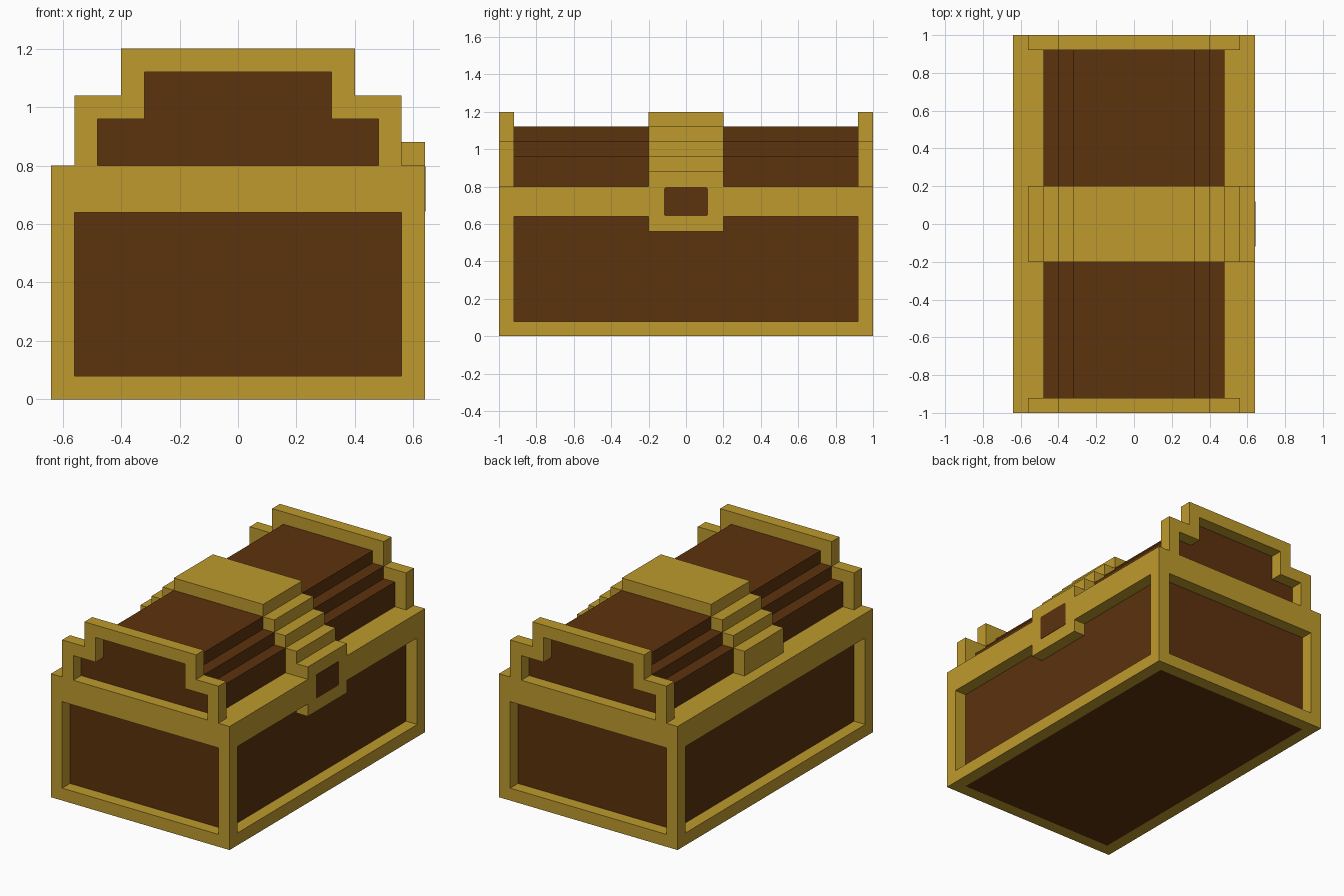
import bpy
import bmesh
from mathutils import Vector

default = bpy.data.objects.get("Cube")
if default:
    bpy.data.objects.remove(default, do_unlink=True)

T = 0.08  # thickness shared by trim, steps and recesses


def make_material(name, colour):
    mat = bpy.data.materials.new(name)
    mat.use_nodes = True
    mat.diffuse_color = colour
    bsdf = next(n for n in mat.node_tree.nodes if n.type == "BSDF_PRINCIPLED")
    bsdf.inputs["Base Color"].default_value = colour
    return mat


gold = make_material("gold trim", (0.515, 0.323, 0.026, 1))
wood = make_material("dark wood", (0.107, 0.032, 0.004, 1))


def finish(name, bm, *mats):
    bmesh.ops.recalc_face_normals(bm, faces=bm.faces[:])
    mesh = bpy.data.meshes.new(name)
    bm.to_mesh(mesh)
    bm.free()
    for mat in mats:
        mesh.materials.append(mat)
    obj = bpy.data.objects.new(name, mesh)
    bpy.context.collection.objects.link(obj)
    return obj


def box_mesh(low, high):
    bm = bmesh.new()
    bmesh.ops.create_cube(bm, size=1)
    low, high = Vector(low), Vector(high)
    bmesh.ops.scale(bm, vec=high - low, verts=bm.verts)
    bmesh.ops.translate(bm, vec=(low + high) / 2, verts=bm.verts)
    return bm


def extrude_outline(name, points, depth, mat):
    """Extrude a flat outline of 3D points along the depth vector."""
    bm = bmesh.new()
    face = bm.faces.new([bm.verts.new(p) for p in points])
    ext = bmesh.ops.extrude_face_region(bm, geom=[face], use_keep_orig=True)
    moved = [g for g in ext["geom"] if isinstance(g, bmesh.types.BMVert)]
    bmesh.ops.translate(bm, vec=depth, verts=moved)
    return finish(name, bm, mat)


def stair(steps, base=0.8):
    """Right half of a stepped arch, from the base up; steps are (half width, top)."""
    points, z = [], base
    for x, top in steps:
        points += [(x, z), (x, top)]
        z = top
    return points


def mirrored(half):
    return [(-x, z) for x, z in reversed(half)]


# Chest body: recessed wooden panels in a gold frame
bm = box_mesh((-0.64, -1, 0), (0.64, 1, 0.8))
panels = [f for f in bm.faces if f.normal.z < 0.5]
bmesh.ops.inset_individual(bm, faces=panels, thickness=T, use_even_offset=True)
for f in panels:
    f.material_index = 1
sides = [f for f in panels if abs(f.normal.z) < 0.5]
for f in sides:
    for v in f.verts:
        if v.co.z > 0.4:
            v.co.z = 0.64  # deeper top rail
pushes = [f.normal * -T for f in sides]
recessed = bmesh.ops.extrude_discrete_faces(bm, faces=sides)["faces"]
for f, push in zip(recessed, pushes):
    bmesh.ops.translate(bm, vec=push, verts=f.verts[:])
    for edge in f.edges:
        for wall in edge.link_faces:
            wall.material_index = 0
    f.material_index = 1
finish("chest_body", bm, gold, wood)

# Stepped wooden lid
half = stair([(0.48, 0.96), (0.40, 1.04), (0.32, 1.12)])
outline = [(x, -0.92, z) for x, z in half + mirrored(half)]
extrude_outline("lid", outline, (0, 1.84, 0), wood)

# Gold stepped frames at both ends of the lid
outer = stair([(0.56, 1.04), (0.40, 1.2)])
inner = stair([(0.48, 0.96), (0.32, 1.12)])
arch = outer + mirrored(outer) + (inner + mirrored(inner))[::-1]
for name, y in (("front_lid_frame", -1), ("back_lid_frame", 0.92)):
    extrude_outline(name, [(x, y, z) for x, z in arch], (0, T, 0), gold)

# Centre band over the lid, one step longer on the latch side
half = stair([(0.56, 0.96), (0.48, 1.04), (0.40, 1.12), (0.32, 1.2)])
latch_half = stair([(0.64, 0.88), (0.56, 0.96)]) + half[2:]
outline = [(x, -0.2, z) for x, z in latch_half + mirrored(half)]
extrude_outline("centre_band", outline, (0, 0.4, 0), gold)

# Latch tab below the rail, and its dark keyhole plate with clipped corners
finish("latch_tab", box_mesh((0.56, -0.2, 0.56), (0.64, 0.2, 0.64)), gold)
w, h, c = 0.118, 0.077, 0.008
corner = [(w, h - c), (w - c, h)]
ring = corner + [(-y, z) for y, z in reversed(corner)]
ring += [(-y, -z) for y, z in ring]
extrude_outline("keyhole_plate", [(0.638, y, 0.72 + z) for y, z in ring], (0.004, 0, 0), wood)
